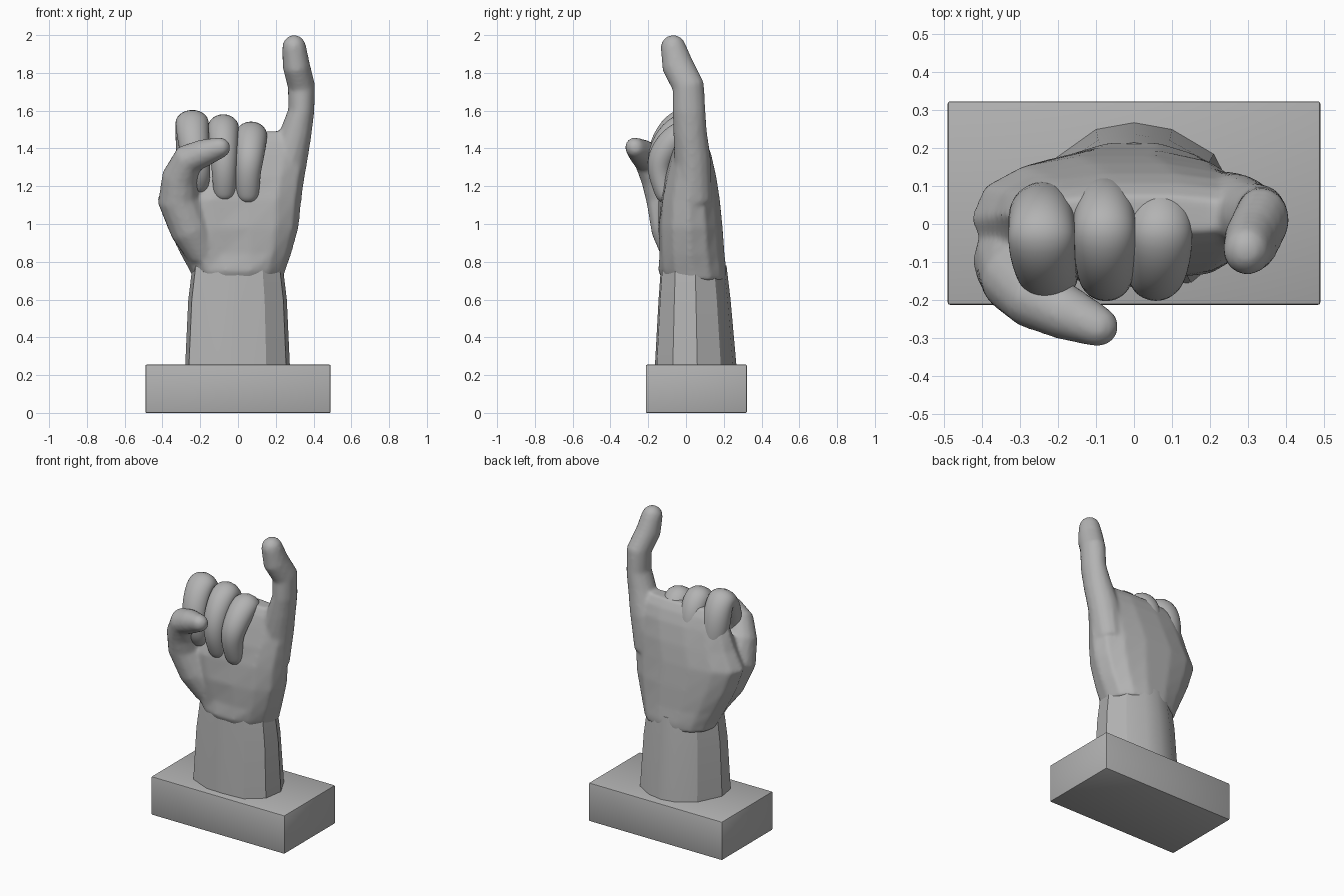
import bpy, bmesh, math
from mathutils import Vector

cube = bpy.data.objects.get("Cube")
if cube:
    bpy.data.objects.remove(cube)

grey = bpy.data.materials.new("plain grey")
grey.use_nodes = True
colour = (0.45, 0.45, 0.45, 1)
grey.diffuse_color = colour
grey.node_tree.nodes["Principled BSDF"].inputs["Base Color"].default_value = colour


def finish(bm, name, angle):
    """Turn a bmesh into a shaded object."""
    bmesh.ops.recalc_face_normals(bm, faces=bm.faces)
    mesh = bpy.data.meshes.new(name)
    bm.to_mesh(mesh)
    bm.free()
    mesh.materials.append(grey)
    obj = bpy.data.objects.new(name, mesh)
    bpy.context.collection.objects.link(obj)
    bpy.ops.object.select_all(action='DESELECT')
    obj.select_set(True)
    bpy.context.view_layer.objects.active = obj
    bpy.ops.object.shade_smooth_by_angle(angle=math.radians(angle))
    return obj


def loft(bm, rings):
    """Skin a list of point rings and close both ends."""
    loops = [[bm.verts.new(p) for p in ring] for ring in rings]
    for a, b in zip(loops, loops[1:]):
        for i in range(len(a)):
            j = (i + 1) % len(a)
            bm.faces.new((a[i], a[j], b[j], b[i]))
    bm.faces.new(loops[0][::-1])
    bm.faces.new(loops[-1])


def tube(bm, path, sides=14):
    """Round limb through (x, y, z, side radius, depth radius), with a domed tip."""
    centres = [Vector(p[:3]) for p in path]
    side, rings = Vector((1, 0, 0)), []
    for i, c in enumerate(centres):
        t = (centres[min(i + 1, len(path) - 1)] - centres[max(i - 1, 0)]).normalized()
        side = (side - t * side.dot(t)).normalized()
        depth = t.cross(side)
        rx, ry = path[i][3:]
        domes = [(0, 1)]
        if i == len(path) - 1:
            domes += [(0.5, 0.87), (0.85, 0.53), (0.98, 0.2)]
        for lift, shrink in domes:
            rings.append([c + t * rx * lift + shrink * (
                side * rx * math.cos(a) + depth * ry * math.sin(a))
                for a in (math.tau * k / sides for k in range(sides))])
    loft(bm, rings)


# Plinth
bm = bmesh.new()
bmesh.ops.create_cube(bm, size=1)
for v in bm.verts:
    v.co = (v.co.x * 0.98, v.co.y * 0.535 + 0.055, (v.co.z + 0.5) * 0.255)
bmesh.ops.bevel(bm, geom=bm.edges[:], offset=0.006, segments=2, affect='EDGES', profile=0.5)
finish(bm, "plinth", 30)

# Faceted wrist, narrowing towards the hand
outline = [(-.28, .02), (-.26, -.10), (-.12, -.16), (0, -.165), (.15, -.155), (.255, -.07),
           (.275, .06), (.21, .185), (.10, .25), (0, .268), (-.10, .25), (-.205, .175)]
bm = bmesh.new()
loft(bm, [[(x * sx, y * sy, z) for x, y in outline] for z, sx, sy in
          ((0.24, 1, 1), (0.60, 0.94, 0.88), (0.78, 0.86, 0.8))])
finish(bm, "wrist", 28)

# Palm: broad facets with a hollow down the front
bm = bmesh.new()
sections = [(.70, -.235, .235, -.125, .215), (.75, -.255, .25, -.15, .218), (.84, -.305, .282, -.16, .207),
            (.98, -.375, .322, -.165, .197), (1.13, -.43, .338, -.155, .182),
            (1.25, -.375, .352, -.125, .163), (1.37, -.335, .37, -.085, .135),
            (1.44, -.31, .36, -.06, .108), (1.49, -.26, .30, -.03, .075)]
rings = []
for z, x0, x1, y0, y1 in sections:
    ring = []
    for k in range(14):
        a = math.tau * k / 14
        c, s = math.cos(a), math.sin(a)
        x = (x0 + x1) / 2 + (x1 - x0) / 2 * math.copysign(abs(c) ** 0.9, c)
        y = (y0 + y1) / 2 + (y1 - y0) / 2 * math.copysign(abs(s) ** 0.85, s)
        if s < 0 and z > 0.8:
            y += 0.04 * math.exp(-((x + 0.02) / 0.09) ** 2)
        ring.append((x, y, z))
    rings.append(ring)
loft(bm, rings)

# Thumb folding across the front
tube(bm, [(-.18, -.04, .84, .09, .09), (-.25, -.075, .97, .11, .11), (-.315, -.10, 1.13, .112, .112),
          (-.305, -.145, 1.25, .098, .098), (-.26, -.195, 1.345, .085, .085),
          (-.175, -.235, 1.378, .073, .073), (-.098, -.268, 1.403, .058, .055)])

# Raised little finger
tube(bm, [(.24, .04, 1.12, .09, .10), (.268, .035, 1.34, .10, .098), (.306, .022, 1.48, .085, .09),
          (.335, .016, 1.60, .07, .088), (.336, .012, 1.73, .073, .086),
          (.308, -.045, 1.84, .073, .085), (.297, -.068, 1.937, .064, .068)])
hand = finish(bm, "hand", 180)
remesh = hand.modifiers.new("Blend", 'REMESH')
remesh.mode = 'VOXEL'
remesh.voxel_size = 0.012
remesh.use_smooth_shade = True
smooth = hand.modifiers.new("Soften", 'SMOOTH')
smooth.factor, smooth.iterations = 0.5, 7

# Three curled fingers: (name, knuckle x, tip x, width, depth shift, knuckle lift, tip z)
for name, x, tip_x, w, back, lift, tip in (
        ("index_finger", -.243, -.215, .09, -.015, .045, 1.22),
        ("middle_finger", -.078, -.072, .084, 0, .02, 1.18),
        ("ring_finger", .07, .052, .086, -.005, -.02, 1.17)):
    bm = bmesh.new()
    mid = (x + tip_x) / 2
    tube(bm, [(x * .85, .06 + back, 1.12, w * .75, .06), (x, .055 + back, 1.34, w, .082),
              (x, .025 + back, 1.45 + lift, w, .088), (x, -.015 + back, 1.508 + lift, w, .088),
              (x, -.07, 1.465 + lift, w, .082), (mid, -.138, 1.36 + lift / 2, w * .9, .075),
              (tip_x, -.14, 1.27, w * .8, .066), (tip_x, -.115, tip, w * .73, .054)])
    rounding = finish(bm, name, 180).modifiers.new("Round", 'SUBSURF')
    rounding.levels = rounding.render_levels = 2
